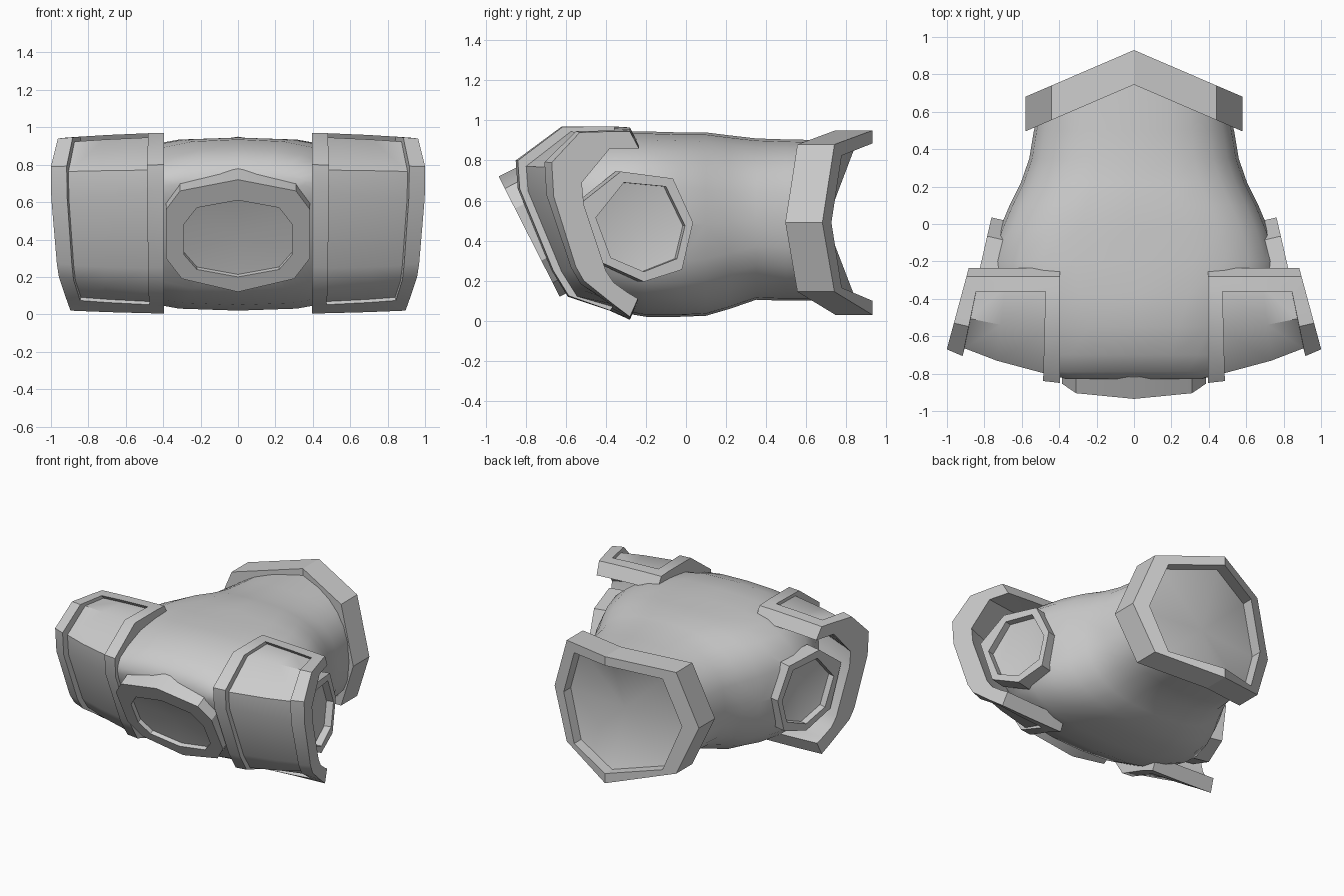
import bpy, bmesh, math
from mathutils import Vector

if "Cube" in bpy.data.objects:
    bpy.data.objects.remove(bpy.data.objects["Cube"])


def make(name, verts, faces, mirror=False, smooth=None):
    me = bpy.data.meshes.new(name)
    me.from_pydata([tuple(v) for v in verts], [], faces)
    bm = bmesh.new()
    bm.from_mesh(me)
    bmesh.ops.recalc_face_normals(bm, faces=bm.faces)
    bm.to_mesh(me)
    bm.free()
    ob = bpy.data.objects.new(name, me)
    bpy.context.collection.objects.link(ob)
    if mirror:
        ob.modifiers.new("Mirror", 'MIRROR').use_mirror_merge = False
    if smooth:
        shade(ob, smooth)
    return ob


def shade(ob, angle):
    bpy.ops.object.select_all(action='DESELECT')
    ob.select_set(True)
    bpy.context.view_layer.objects.active = ob
    bpy.ops.object.shade_smooth_by_angle(angle=math.radians(angle))


def loft(loops, tip=None, caps=(False, False)):
    """Bridge equal-length loops; optionally fan the first loop to a tip or cap ends."""
    n = len(loops[0])
    verts = [Vector(p) for l in loops for p in l]
    faces = [(k * n + i, k * n + (i + 1) % n, (k + 1) * n + (i + 1) % n, (k + 1) * n + i)
             for k in range(len(loops) - 1) for i in range(n)]
    if tip is not None:
        verts.append(Vector(tip))
        faces += [((i + 1) % n, i, len(verts) - 1) for i in range(n)]
    if caps[0]:
        faces.append(tuple(reversed(range(n))))
    if caps[1]:
        faces.append(tuple(range((len(loops) - 1) * n, len(loops) * n)))
    return verts, faces


def port(name, outer, inner, normal, wall, floor, dish, mirror=False):
    """Raised rim with a dished recess; returns a cutter for the body."""
    nv = Vector(normal).normalized()
    outer, inner = [Vector(p) for p in outer], [Vector(p) for p in inner]
    off = lambda l, d: [p - nv * d for p in l]
    mid = sum(inner, Vector()) / len(inner) - nv * dish
    v, f = loft([off(inner, floor), inner, outer, off(outer, wall), off(inner, wall)], mid)
    make(name, v, f, mirror, 30)
    v, f = loft([off(inner, -.06), off(inner, .26)], caps=(True, True))
    return make(name + "_cutter", v, f, mirror)


# Body: rounded sections lofted from back to front (y, half width, z low, z high, squareness)
def section(y, w, lo, hi, e, v=0, n=24):
    c, h, pts = (lo + hi) / 2, (hi - lo) / 2, []
    for i in range(n):
        a = 2 * math.pi * i / n
        ca, sa = math.cos(a), math.sin(a)
        x = w * math.copysign(abs(ca) ** (2 / e), ca)
        pts.append((x, y - v * abs(x), c + h * math.copysign(abs(sa) ** (2 / e), sa)))
    return pts


rings = [(.79, .515, .10, .90, 2.5, .43), (.50, .535, .10, .905, 2.5), (.35, .56, .105, .91, 2.5),
         (.22, .605, .06, .925, 2.6), (.10, .665, .025, .94, 2.8), (-.03, .72, .02, .94, 3),
         (-.20, .775, .02, .945, 3), (-.38, .77, .05, .945, 2.8), (-.55, .68, .13, .935, 2.6),
         (-.70, .58, .37, .88, 2.6), (-.79, .49, .56, .82, 2.6), (-.83, .36, .66, .75, 2.6)]
v, f = loft([section(*r) for r in rings], tip=(0, .50, .5), caps=(False, True))
body = make("body", v, f)

# Front port on a tilted plane
half_out = [(0, .72), (.31, .66), (.385, .56), (.385, .30), (.30, .19), (0, .12)]
half_in = [(0, .61), (.22, .57), (.29, .48), (.29, .32), (.22, .24), (0, .20)]


def both(half):
    return half + [(-x, z) for x, z in half[-2:0:-1]]


tilt = lambda pts: [(x, -.93 + .508 * (.71 - z), z) for x, z in both(pts)]
front_cut = port("front_port", tilt(half_out), tilt(half_in), (0, -1, -.508), .13, .03, .05)

# Seven-sided side ports
side_out = [(-.325, .745), (-.065, .71), (.035, .49), (-.02, .255), (-.21, .195), (-.42, .29), (-.515, .595)]
side_in = [(-.31, .69), (-.10, .67), (-.005, .475), (-.045, .31), (-.21, .245), (-.375, .315), (-.45, .515)]
slant = lambda pts: [(.77 - .23 * y, y, z) for y, z in pts]
side_cut = port("side_port", slant(side_out), slant(side_in), (1, .23, 0), .12, .05, .09, True)

# Cut the port recesses into the body
bpy.context.view_layer.objects.active = body
for cut in (front_cut, side_cut):
    m = body.modifiers.new("Recess", 'BOOLEAN')
    m.operation, m.solver, m.object = 'DIFFERENCE', 'EXACT', cut
    bpy.ops.object.modifier_apply(modifier=m.name)
    bpy.data.objects.remove(cut)
shade(body, 45)

# Rear collar: octagon swept along y with V-shaped ends
col_out = both([(0, .95), (.44, .88), (.58, .49), (.44, .145), (0, .03)])
col_in = both([(0, .885), (.355, .825), (.475, .49), (.355, .165), (0, .10)])
vee = lambda pts, y: [(x, y - .43 * abs(x), z) for x, z in pts]
v, f = loft([vee(col_in, .85), vee(col_in, .93), vee(col_out, .93), vee(col_out, .745), vee(col_in, .745)],
            (0, .70, .49))
collar = make("rear_collar", v, f)
for p in collar.data.polygons:  # only the dished floor is smooth
    p.use_smooth = len(p.vertices) == 3
bm = bmesh.new()
bm.from_mesh(collar.data)
for e in bm.edges:
    e.smooth = all(len(q.verts) == 3 for q in e.link_faces)
bm.to_mesh(collar.data)
bm.free()

# Shoulder guards: curved framed panels, profiles given as (y, z)
near = [(-.28, .965), (-.36, .97), (-.62, .97), (-.85, .80), (-.84, .66), (-.67, .25), (-.59, .12), (-.38, .05), (-.28, .005)]
far = [(-.28, .945), (-.36, .945), (-.53, .94), (-.67, .79), (-.66, .62), (-.55, .27), (-.51, .20), (-.36, .08), (-.28, .02)]
under = [(-.235, .86), (-.30, .86), (-.38, .86), (-.52, .69), (-.51, .58), (-.40, .25), (-.36, .19), (-.29, .14), (-.24, .11)]
cols, levels = [0, .15, .57, .86, 1], [0, .28, 1]


def guard_point(i, j, k):
    s, t = cols[i], levels[k]
    a, b, u = Vector(near[j]), Vector(far[j]), Vector(under[j])
    p = a.lerp(b, s ** 1.5) + (u - b) * t
    end = .82 - .27 * (b + (u - b) * t).x
    return Vector((.395 + s * (end - .395), p.x, p.y))


# Six sides of a grid cell; sides shared by two cells cancel out
corners = [(0, 0), (1, 0), (1, 1), (0, 1)]
sides = [[c[:ax] + (d,) + c[ax:] for c in corners] for ax in range(3) for d in (0, 1)]
quads = {}
for i in range(4):
    for j in range(8):
        for k in range(2):
            if k == 0 and i in (1, 2) and 0 < j < 7:
                continue  # sunken panel
            for side in sides:
                q = [(i + a, j + b, k + d) for a, b, d in side]
                if quads.pop(frozenset(q), None) is None:
                    quads[frozenset(q)] = q
keys = sorted({key for q in quads.values() for key in q})
index = {key: n for n, key in enumerate(keys)}
make("shoulder_guard", [guard_point(*key) for key in keys],
     [[index[key] for key in q] for q in quads.values()], True, 42)
